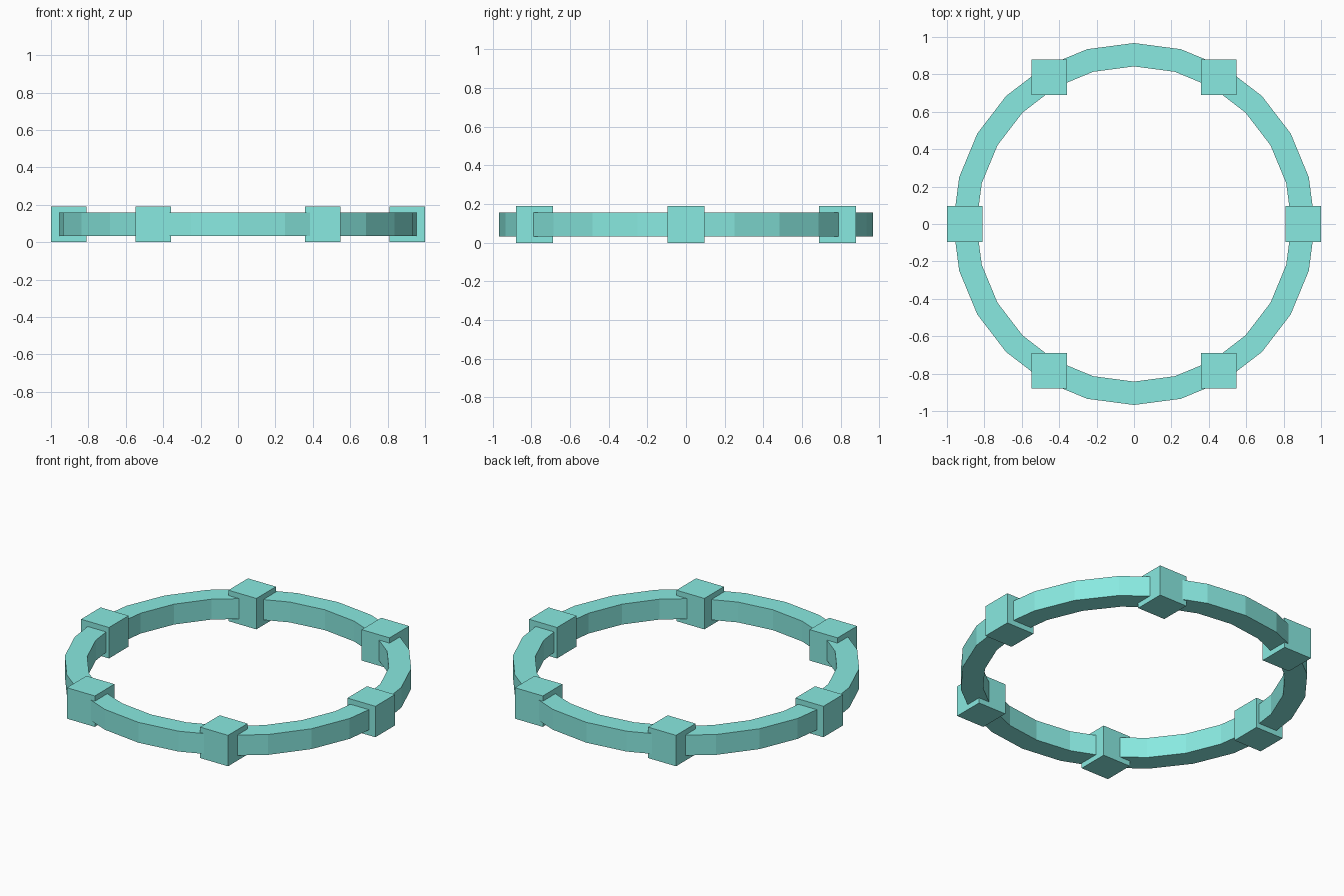
import bpy, bmesh
from math import sin, cos, pi

if "Cube" in bpy.data.objects:
    bpy.data.objects.remove(bpy.data.objects["Cube"])

R = 0.905        # radius of the ring's centre line
HALF = 0.0625    # half thickness of the ring
BOX = 0.19       # block edge length
ZC = BOX / 2
SEG = 24

teal = bpy.data.materials.new("teal")
teal.diffuse_color = (0.25, 0.82, 0.75, 1)
teal.use_nodes = True
teal.node_tree.nodes["Principled BSDF"].inputs["Base Color"].default_value = teal.diffuse_color


def add_object(name, bm):
    bmesh.ops.recalc_face_normals(bm, faces=bm.faces)
    mesh = bpy.data.meshes.new(name)
    bm.to_mesh(mesh)
    bm.free()
    mesh.materials.append(teal)
    obj = bpy.data.objects.new(name, mesh)
    bpy.context.collection.objects.link(obj)
    return obj


# Ring: square section swept around 24 flat segments
bm = bmesh.new()
section = [(-HALF, -HALF), (HALF, -HALF), (HALF, HALF), (-HALF, HALF)]
loops = []
for i in range(SEG):
    a = 2 * pi * i / SEG
    loops.append([bm.verts.new(((R + dr) * cos(a), (R + dr) * sin(a), ZC + dz))
                  for dr, dz in section])
for i in range(SEG):
    p, q = loops[i], loops[(i + 1) % SEG]
    for j in range(4):
        k = (j + 1) % 4
        bm.faces.new((p[j], p[k], q[k], q[j]))
add_object("ring", bm)

# Six axis-aligned blocks spaced around the ring
for i in range(6):
    a = i * pi / 3
    bm = bmesh.new()
    bmesh.ops.create_cube(bm, size=BOX)
    block = add_object(f"block_{i + 1}", bm)
    block.location = (R * cos(a), R * sin(a), ZC)
